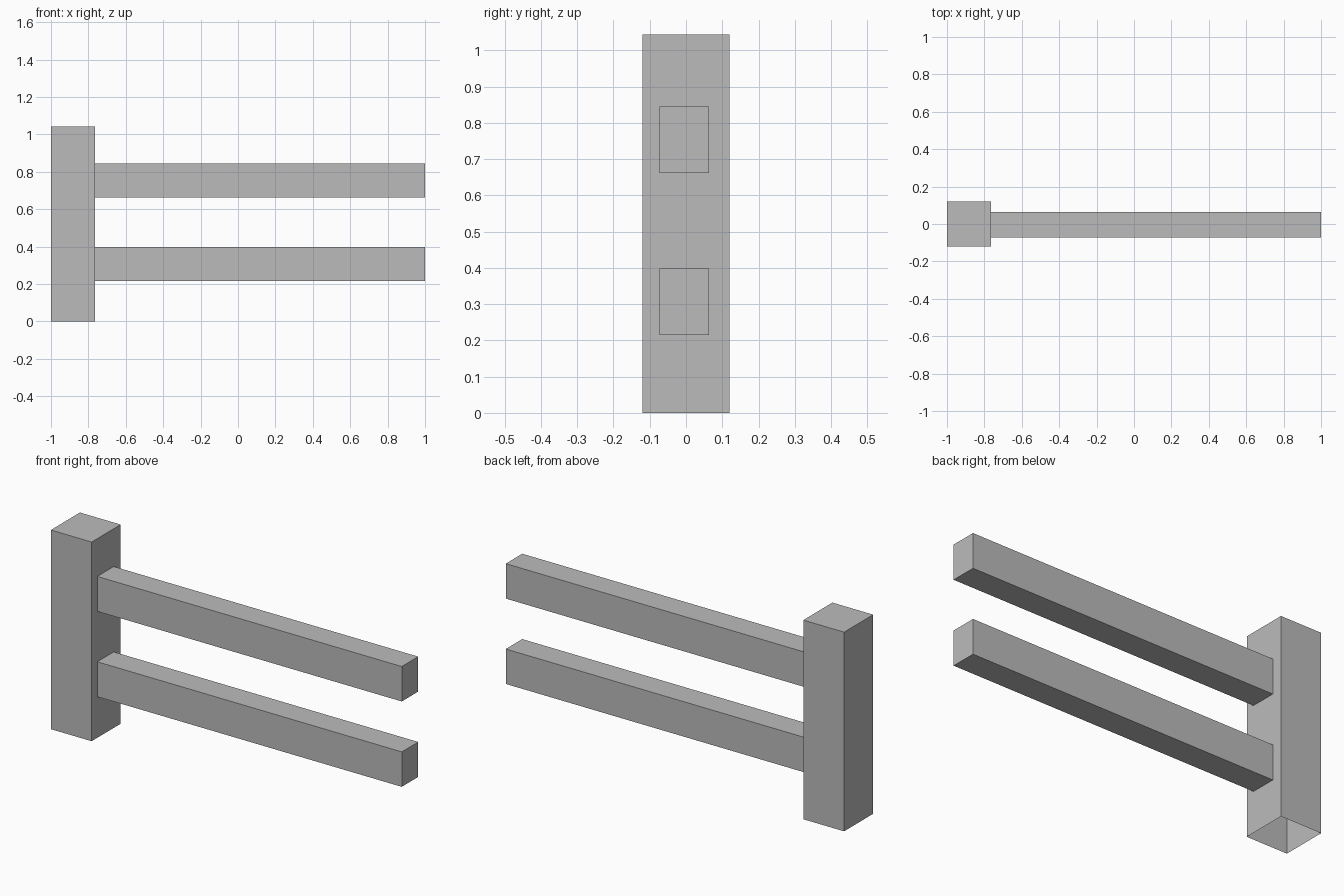
import bpy
import bmesh
from mathutils import Vector

cube = bpy.data.objects.get("Cube")
if cube:
    bpy.data.objects.remove(cube, do_unlink=True)

# Single flat grey
grey = bpy.data.materials.new("plain_grey")
grey.use_nodes = True
colour = (0.5, 0.5, 0.5, 1)
grey.diffuse_color = colour
grey.node_tree.nodes["Principled BSDF"].inputs["Base Color"].default_value = colour


def open_box(name, low, high, open_side):
    """Box between two corners, with the face pointing to open_side left out."""
    low, high = Vector(low), Vector(high)
    bm = bmesh.new()
    bmesh.ops.create_cube(bm, size=1)
    bm.normal_update()
    gone = [f for f in bm.faces if f.normal.dot(Vector(open_side)) > 0.9]
    bmesh.ops.delete(bm, geom=gone, context="FACES")
    bmesh.ops.scale(bm, vec=high - low, verts=bm.verts)
    bmesh.ops.translate(bm, vec=(low + high) / 2, verts=bm.verts)
    mesh = bpy.data.meshes.new(name)
    bm.to_mesh(mesh)
    bm.free()
    mesh.materials.append(grey)
    obj = bpy.data.objects.new(name, mesh)
    bpy.context.collection.objects.link(obj)
    return obj


# Upright post, hollow underneath
post_face = -0.764
open_box("post", (-1, -0.12, 0), (post_face, 0.12, 1.043), (0, 0, -1))

# Two rails butting against the post
for name, base in (("lower_rail", 0.215), ("upper_rail", 0.662)):
    open_box(name, (post_face, -0.073, base), (1, 0.063, base + 0.183), (-1, 0, 0))
